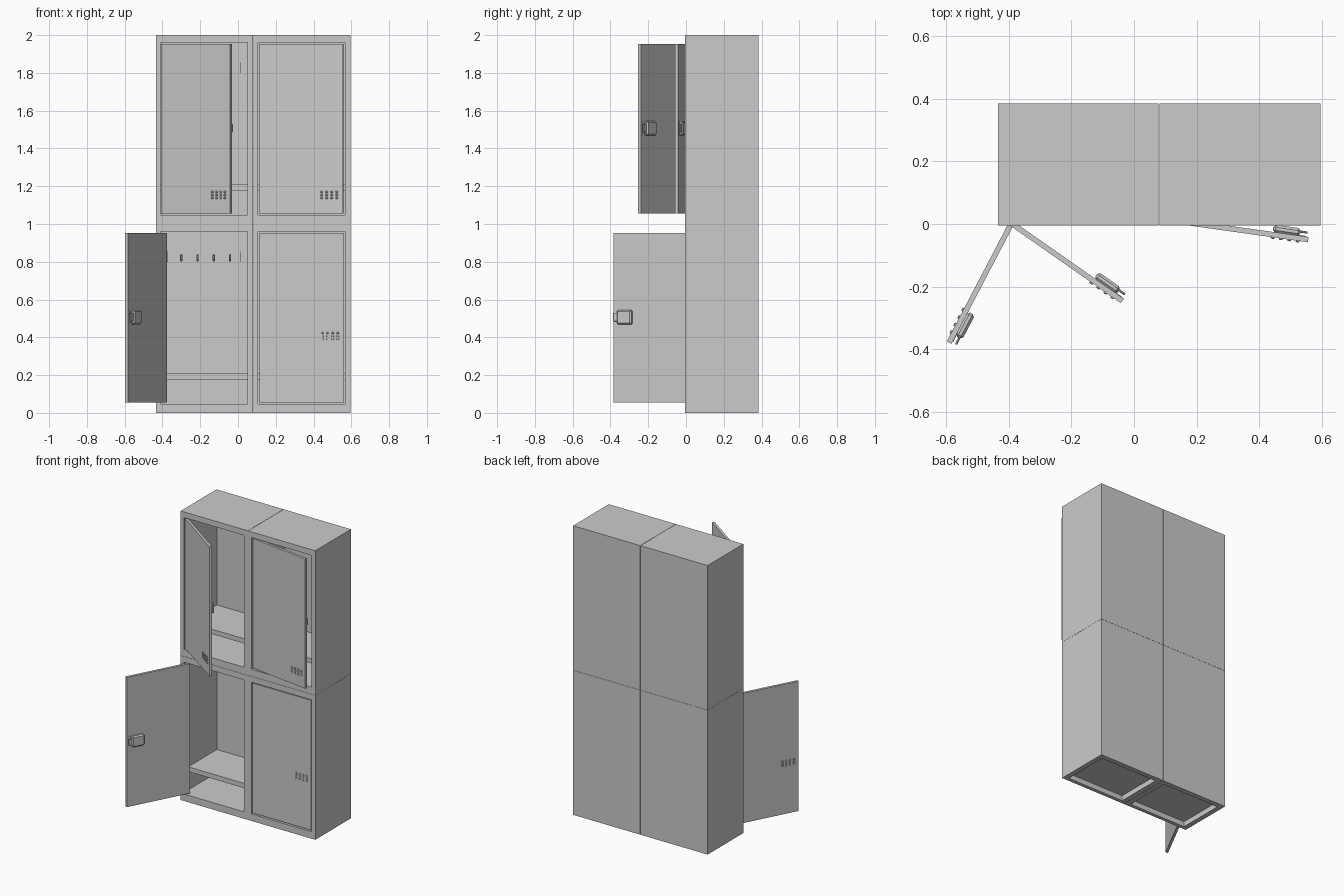
import bpy, bmesh
from math import radians
from mathutils import Matrix, Vector

if "Cube" in bpy.data.objects:
    bpy.data.objects.remove(bpy.data.objects["Cube"])

W, H, FRONT, BACK = 0.514, 0.9995, -0.005, 0.385
T = 0.012                       # sheet thickness


def add_box(bm, lo, hi):
    lo, hi = Vector(lo), Vector(hi)
    m = Matrix.Translation((lo + hi) / 2) @ Matrix.Diagonal((*(hi - lo), 1))
    bmesh.ops.create_cube(bm, size=1, matrix=m)


def make(name, boxes, matrix, bevel=0):
    bm = bmesh.new()
    for lo, hi in boxes:
        add_box(bm, lo, hi)
    me = bpy.data.meshes.new(name)
    bm.to_mesh(me)
    bm.free()
    ob = bpy.data.objects.new(name, me)
    bpy.context.collection.objects.link(ob)
    ob.matrix_world = matrix
    if bevel:
        b = ob.modifiers.new("edge", "BEVEL")
        b.width, b.segments = bevel, 1
    return ob


def make_hook(name, x, matrix):
    # J-shaped peg swept from a short path
    cu = bpy.data.curves.new(name, "CURVE")
    cu.dimensions = "3D"
    cu.bevel_depth, cu.bevel_resolution, cu.use_fill_caps = 0.006, 1, True
    pts = [(0.362, 0.835), (0.345, 0.812), (0.328, 0.806), (0.315, 0.815), (0.311, 0.836)]
    sp = cu.splines.new("POLY")
    sp.points.add(len(pts) - 1)
    for p, (y, z) in zip(sp.points, pts):
        p.co = (x, y, z, 1)
    ob = bpy.data.objects.new(name, cu)
    bpy.context.collection.objects.link(ob)
    ob.matrix_world = matrix


def locker(tag, x0, z0):
    m = Matrix.Translation((x0, 0, z0))
    fy = FRONT + 0.025          # rear of the front frame
    l, r, b, t = 0.025, 0.486, 0.048, 0.96
    # sheet carcass with front frame and a hollow base
    make("carcass_" + tag, [
        ((0, fy, 0), (T, BACK, H)),
        ((W - T, fy, 0), (W, BACK, H)),
        ((T, BACK - T, 0), (W - T, BACK, H)),
        ((T, fy, H - T), (W - T, BACK - T, H)),
        ((T, fy, b - T), (W - T, BACK - T, b)),
        ((0, FRONT, 0), (l, fy, H)),
        ((r, FRONT, 0), (W, fy, H)),
        ((l, FRONT, t), (r, fy, H)),
        ((l, FRONT, 0), (r, fy, b)),
        ((T, fy, 0), (0.035, BACK - T, b - T)),
        ((W - 0.035, fy, 0), (W - T, BACK - T, b - T)),
        ((0.035, BACK - 0.035, 0), (W - 0.035, BACK - T, b - T)),
    ], m)
    # shelf
    make("shelf_" + tag, [((T, 0.06, 0.175), (W - T, BACK - T, 0.208))], m)
    # hook rail with bent ends
    make("hook_rail_" + tag, [
        ((0.06, 0.366, 0.795), (0.452, BACK - T, 0.855)),
        ((0.06, 0.34, 0.80), (0.064, 0.366, 0.855)),
        ((0.448, 0.34, 0.80), (0.452, 0.366, 0.855))], m)
    for i in range(4):
        make_hook(f"hook_{tag}_{i + 1}", 0.135 + 0.086 * i, m)


def door(tag, px, py, z0, angle, vent_z):
    m = Matrix.Translation((px, py, z0)) @ Matrix.Rotation(radians(angle), 4, "Z")
    h = 0.0085
    make("door_" + tag, [((0, -h, 0.055), (0.448, h, 0.953))], m)
    # raised vent slots
    make("vents_" + tag, [
        ((0.328 + 0.027 * i, -h - 0.005, vent_z + 0.016 * j),
         (0.340 + 0.027 * i, -h + 0.002, vent_z + 0.010 + 0.016 * j))
        for i in range(4) for j in range(3)], m, 0.002)
    # lock case and latch on the inner face
    make("lock_case_" + tag, [((0.332, h - 0.002, 0.468), (0.42, h + 0.024, 0.545))], m, 0.008)
    make("latch_" + tag, [((0.415, h + 0.010, 0.485), (0.443, h + 0.017, 0.53))], m, 0.002)
    make("lock_plate_" + tag, [((0.405, h - 0.001, 0.475), (0.44, h + 0.002, 0.54))], m)


XL, XR = -0.435, 0.081
for tag, x, z in (("lower_left", XL, 0), ("upper_left", XL, 1.0005),
                  ("lower_right", XR, 0), ("upper_right", XR, 1.0005)):
    locker(tag, x, z)

door("lower_left", -0.383, 0.018, 0, -117.6, 0.385)
door("upper_left", -0.404, 0.011, 1, -35, 0.133)
door("lower_right", 0.113, 0.008, 0, 0, 0.385)
door("upper_right", 0.113, 0.0125, 1, -8, 0.133)
